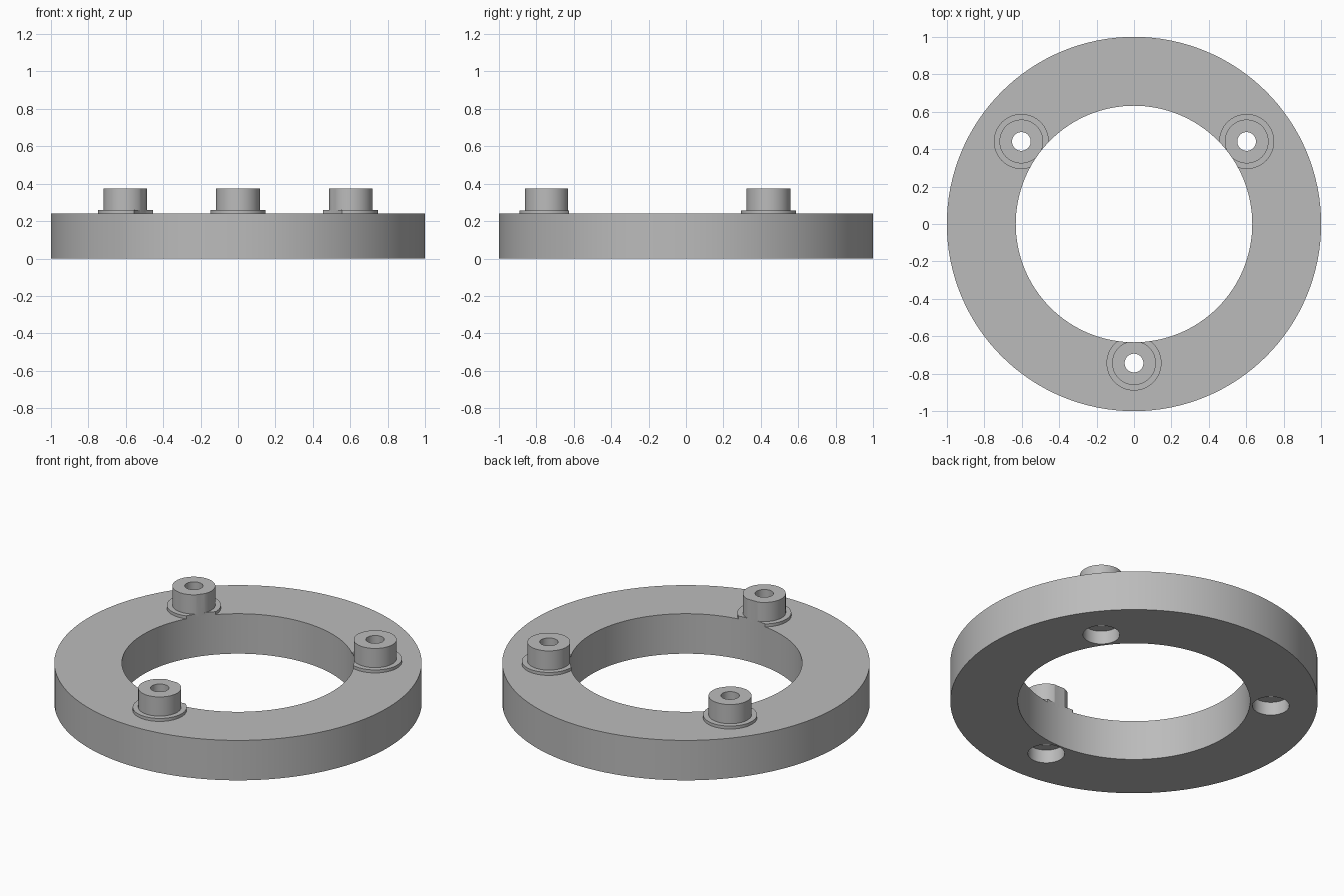
import bpy, bmesh, math
from math import cos, sin, tau

if "Cube" in bpy.data.objects:
    bpy.data.objects.remove(bpy.data.objects["Cube"])

RING_TOP, RING_OUTER, RING_INNER = 0.24, 1.0, 0.632
BORE, POCKET, POCKET_DEPTH = 0.05, 0.1, 0.08
POSTS = {"front": (0.0, -0.743), "back_left": (0.602, 0.441), "back_right": (-0.602, 0.441)}

grey = bpy.data.materials.new("plain grey")
grey.use_nodes = True
grey.diffuse_color = (0.5, 0.5, 0.5, 1)
grey.node_tree.nodes["Principled BSDF"].inputs["Base Color"].default_value = (0.5, 0.5, 0.5, 1)


def finish(name, bm):
    bmesh.ops.recalc_face_normals(bm, faces=bm.faces)
    mesh = bpy.data.meshes.new(name)
    bm.to_mesh(mesh)
    bm.free()
    mesh.materials.append(grey)
    obj = bpy.data.objects.new(name, mesh)
    bpy.context.collection.objects.link(obj)
    return obj


def lathe(name, profile, centre=(0, 0), steps=64):
    """Spin a closed (radius, height) profile around a vertical axis."""
    bm = bmesh.new()
    rows = [[bm.verts.new((centre[0] + r * cos(tau * i / steps),
                           centre[1] + r * sin(tau * i / steps), z)) for r, z in profile]
            for i in range(steps)]
    n = len(profile)
    for i in range(steps):
        a, b = rows[i], rows[(i + 1) % steps]
        for j in range(n):
            k = (j + 1) % n
            bm.faces.new((a[j], b[j], b[k], a[k]))
    return finish(name, bm)


def cylinder(name, radius, low, high, centre=(0, 0), steps=64):
    bm = bmesh.new()
    bmesh.ops.create_cone(bm, cap_ends=True, segments=steps, radius1=radius,
                          radius2=radius, depth=high - low)
    bmesh.ops.translate(bm, verts=bm.verts, vec=(*centre, (low + high) / 2))
    obj = finish(name, bm)
    obj.hide_render = True
    return obj


def cut(obj, cutter):
    """Subtract the cutter and remove it."""
    mod = obj.modifiers.new("cut", "BOOLEAN")
    mod.operation, mod.solver, mod.object = "DIFFERENCE", "EXACT", cutter
    bpy.context.view_layer.objects.active = obj
    bpy.ops.object.modifier_apply(modifier=mod.name)
    bpy.data.objects.remove(cutter)


# Base ring
ring = lathe("base_ring", [(RING_INNER, 0), (RING_OUTER, 0),
                           (RING_OUTER, RING_TOP), (RING_INNER, RING_TOP)], steps=128)
parts = [ring]

for side, centre in POSTS.items():
    # Screw bore and wider pocket underneath
    cut(ring, cylinder("bore_cutter", BORE, -0.1, 0.5, centre))
    cut(ring, cylinder("pocket_cutter", POCKET, -0.1, POCKET_DEPTH, centre))

    # Flanged post, trimmed flush with the ring opening
    post = lathe(side + "_post", [(BORE, RING_TOP), (0.147, RING_TOP), (0.147, 0.258),
                                  (0.117, 0.258), (0.117, 0.373), (BORE, 0.373)], centre)
    cut(post, cylinder("opening_cutter", RING_INNER, 0.1, 0.5, steps=128))
    parts.append(post)

# Smooth the round walls, keep edges crisp
bpy.ops.object.select_all(action="DESELECT")
for obj in parts:
    obj.select_set(True)
bpy.context.view_layer.objects.active = ring
bpy.ops.object.shade_smooth_by_angle(angle=math.radians(30))
